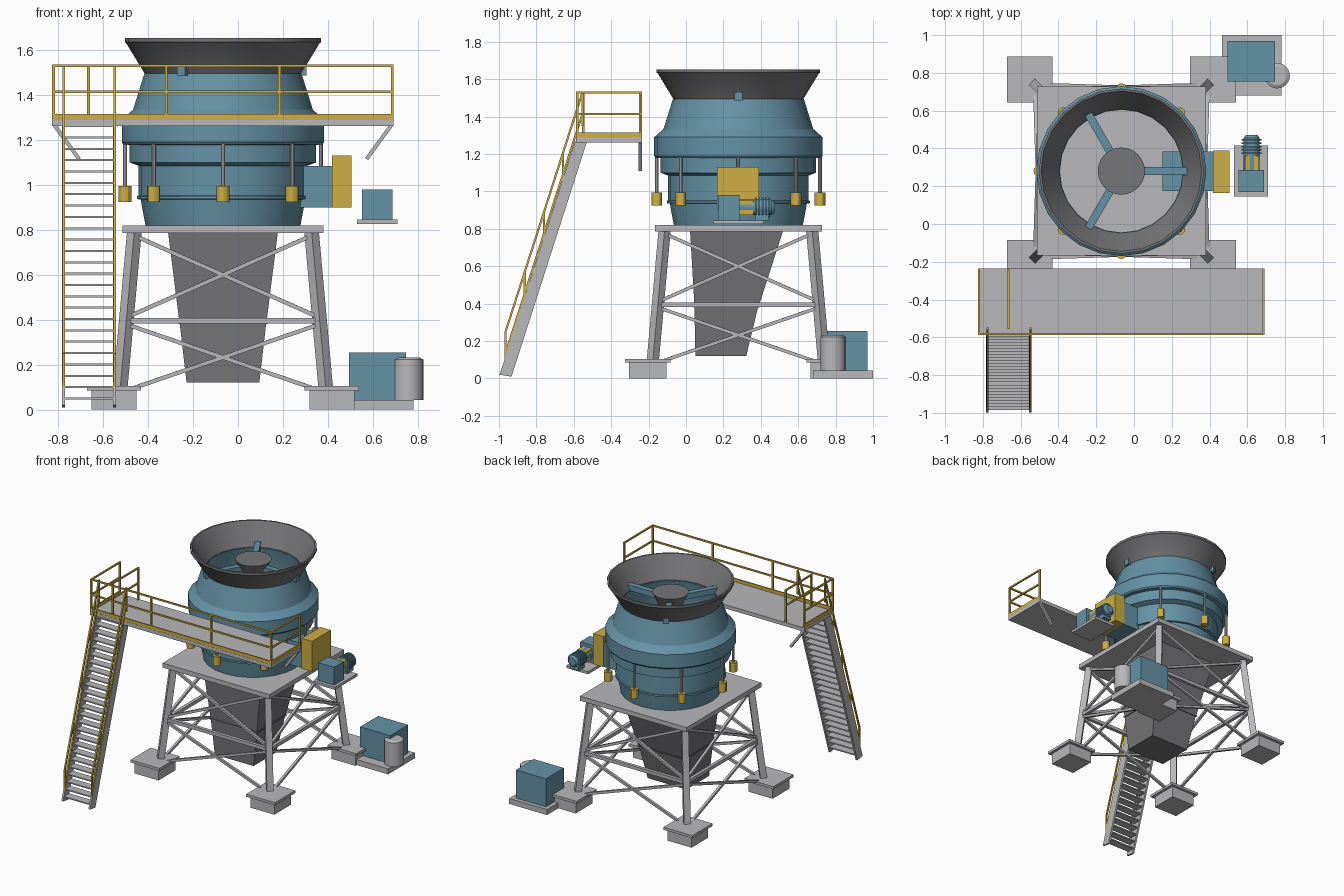
import bpy, bmesh, math
from mathutils import Vector, Matrix

cube = bpy.data.objects.get("Cube")
if cube:
    bpy.data.objects.remove(cube, do_unlink=True)

CX, CY = -0.067, 0.28          # crusher axis
SIDES = 24


def material(name, rgb):
    m = bpy.data.materials.new(name)
    m.use_nodes = True
    m.diffuse_color = (*rgb, 1)
    m.node_tree.nodes["Principled BSDF"].inputs["Base Color"].default_value = (*rgb, 1)
    return m


BLUE = material("machine blue", (0.13, 0.29, 0.38))
STEEL = material("light steel grey", (0.48, 0.48, 0.50))
DARK = material("dark grey", (0.18, 0.18, 0.19))
YELLOW = material("safety yellow", (0.62, 0.43, 0.06))


def finish(bm, name, mat, smooth=False):
    bmesh.ops.recalc_face_normals(bm, faces=bm.faces)
    me = bpy.data.meshes.new(name)
    bm.to_mesh(me)
    bm.free()
    me.materials.append(mat)
    ob = bpy.data.objects.new(name, me)
    bpy.context.collection.objects.link(ob)
    if smooth:
        bpy.ops.object.select_all(action='DESELECT')
        ob.select_set(True)
        bpy.context.view_layer.objects.active = ob
        bpy.ops.object.shade_smooth_by_angle(angle=math.radians(30))
    return ob


def add_box(bm, lo, hi):
    lo, hi = Vector(lo), Vector(hi)
    m = Matrix.Translation((lo + hi) / 2) @ Matrix.Diagonal((*(hi - lo), 1))
    bmesh.ops.create_cube(bm, size=1, matrix=m)


def add_beam(bm, a, b, w, d=None):
    """Rectangular bar from a to b."""
    a, b = Vector(a), Vector(b)
    axis = b - a
    rot = axis.to_track_quat('Z', 'Y').to_matrix().to_4x4()
    m = Matrix.Translation((a + b) / 2) @ rot @ Matrix.Diagonal((w, d or w, axis.length, 1))
    bmesh.ops.create_cube(bm, size=1, matrix=m)


def add_rod(bm, a, b, r1, r2=None, sides=SIDES):
    a, b = Vector(a), Vector(b)
    axis = b - a
    rot = axis.to_track_quat('Z', 'Y').to_matrix().to_4x4()
    bmesh.ops.create_cone(bm, cap_ends=True, segments=sides, radius1=r1,
                          radius2=r1 if r2 is None else r2, depth=axis.length,
                          matrix=Matrix.Translation((a + b) / 2) @ rot)


def box(name, lo, hi, mat):
    bm = bmesh.new()
    add_box(bm, lo, hi)
    return finish(bm, name, mat)


def lathe(name, profile, mat):
    """Closed (radius, z) profile turned about the crusher axis."""
    bm = bmesh.new()
    rings = []
    for i in range(SIDES):
        t = 2 * math.pi * i / SIDES
        rings.append([bm.verts.new((CX + r * math.cos(t), CY + r * math.sin(t), z)) for r, z in profile])
    n = len(profile)
    for i in range(SIDES):
        a, b = rings[i], rings[(i + 1) % SIDES]
        for j in range(n):
            k = (j + 1) % n
            bm.faces.new((a[j], b[j], b[k], a[k]))
    return finish(bm, name, mat, True)


def loft(name, sections, mat):
    """Rectangular duct through sections of (half width, y min, y max, z)."""
    bm = bmesh.new()
    loops = [[bm.verts.new(p) for p in ((CX - h, y0, z), (CX + h, y0, z), (CX + h, y1, z), (CX - h, y1, z))]
             for h, y0, y1, z in sections]
    for a, b in zip(loops, loops[1:]):
        for i in range(4):
            bm.faces.new((a[i], a[(i + 1) % 4], b[(i + 1) % 4], b[i]))
    bm.faces.new(loops[0])
    bm.faces.new(loops[-1])
    return finish(bm, name, mat)


# Crusher body and feed bowl
lathe("crusher_shell", [(.345, .82), (.36, .9), (.366, .935), (.382, .937), (.382, .95), (.375, .952),
                        (.375, 1.085), (.415, 1.1), (.415, 1.178), (.443, 1.18), (.45, 1.19), (.45, 1.29),
                        (.40, 1.335), (.35, 1.495), (.325, 1.495), (.37, 1.3), (.33, .82)], BLUE)
lathe("feed_bowl", [(.345, 1.49), (.43, 1.63), (.437, 1.635), (.437, 1.653), (.425, 1.653), (.325, 1.49)], DARK)

# Central hub and three spider arms
bm = bmesh.new()
add_rod(bm, (CX, CY, 1.46), (CX, CY, 1.56), .08, .125)
finish(bm, "spider_hub", DARK, True)
bm = bmesh.new()
for k in range(3):
    d = Vector((math.cos(k * math.tau / 3), math.sin(k * math.tau / 3), 0))
    c = Vector((CX, CY, 1.508))
    add_beam(bm, c + d * .08, c + d * .372, .042)
finish(bm, "spider_arms", BLUE)

# Ring of hydraulic cylinders
rods, cans = bmesh.new(), bmesh.new()
for k in range(8):
    t = k * math.tau / 8
    x, y = CX + .436 * math.cos(t), CY + .436 * math.sin(t)
    add_rod(rods, (x, y, .99), (x, y, 1.185), .01, sides=10)
    add_rod(cans, (x, y, .925), (x, y, .995), .029, sides=12)
finish(rods, "cylinder_rods", STEEL, True)
finish(cans, "hydraulic_cylinders", YELLOW, True)

# Drive housing, belt guard and motor
box("drive_housing", (.15, .175, .9), (.42, .385, 1.085), BLUE)
box("belt_guard", (.418, .165, .9), (.505, .39, 1.13), YELLOW)
box("motor_base", (.53, .145, .825), (.71, .415, .845), STEEL)
box("motor_gearbox", (.553, .17, .845), (.687, .285, .98), BLUE)
box("coupling_guard", (.588, .285, .875), (.662, .36, .955), YELLOW)
bm = bmesh.new()
add_rod(bm, (.623, .28, .915), (.623, .455, .915), .042)
add_rod(bm, (.623, .455, .915), (.623, .472, .915), .042, .03)
for k in range(5):
    y = .37 + k * .018
    add_rod(bm, (.623, y, .915), (.623, y + .008, .915), .053)
add_box(bm, (.59, .37, .845), (.656, .445, .9))
finish(bm, "motor", BLUE, True)

# Support stand: deck, legs, braces and footings
H = .447
box("stand_deck", (CX - H, CY - H, .785), (CX + H, CY + H, .82), STEEL)
legs, feet, braces = bmesh.new(), bmesh.new(), bmesh.new()


def leg_point(sx, sy, z):
    o = .395 + (.785 - z) / .685 * .062
    return Vector((CX + sx * o, CY + sy * o, z))


corners = [(-1, -1), (1, -1), (1, 1), (-1, 1)]
for i, c in enumerate(corners):
    n = corners[(i + 1) % 4]
    add_beam(legs, leg_point(*c, .1), leg_point(*c, .79), .046)
    fx, fy = CX + c[0] * .485, CY + c[1] * .485
    add_box(feet, (fx - .1, fy - .1, 0), (fx + .1, fy + .1, .085))
    add_box(feet, (fx - .121, fy - .121, .085), (fx + .121, fy + .121, .105))
    add_beam(braces, leg_point(*c, .395), leg_point(*n, .395), .025)
    for low, high in ((.075, .38), (.41, .775)):
        add_beam(braces, leg_point(*c, low), leg_point(*n, high), .018)
        add_beam(braces, leg_point(*n, low), leg_point(*c, high), .018)
finish(legs, "stand_legs", STEEL)
finish(feet, "footings", STEEL)
finish(braces, "stand_braces", STEEL)

# Discharge chute
loft("discharge_chute", [(.162, .05, .322, .12), (.192, .045, .385, .38), (.198, .04, .392, .38),
                         (.198, .04, .394, .39), (.194, .045, .39, .39), (.244, .022, .518, .786)], DARK)

# Walkway with rails
X0, X1, Y0, Y1, ZF = -.827, .692, -.588, -.235, 1.29
box("walkway_floor", (X0, Y0, 1.262), (X1, Y1, ZF), STEEL)
bm = bmesh.new()
path = [(X0 + .006, Y1 - .006), (X0 + .006, Y0 + .006), (X1 - .006, Y0 + .006), (X1 - .006, Y1 - .006)]
for (ax, ay), (bx, by) in zip(path, path[1:]):
    add_beam(bm, (ax, ay, 1.3), (bx, by, 1.3), .01, .03) if ax == bx else \
        add_box(bm, (ax, ay - .005, 1.285), (bx, by + .005, 1.315))
    for z in (1.415, 1.53):
        add_beam(bm, (ax, ay, z), (bx, by, z), .011)
for x, y in path + [(-.32, path[1][1]), (.185, path[1][1])]:
    add_beam(bm, (x, y, ZF), (x, y, 1.535), .012)
# Short rail beside the stair head
for z in (1.415, 1.53):
    add_beam(bm, (-.665, Y1 - .01, z), (-.665, -.55, z), .011)
for y in (Y1 - .01, -.55):
    add_beam(bm, (-.665, y, ZF), (-.665, y, 1.535), .012)
finish(bm, "walkway_rails", YELLOW)
bm = bmesh.new()
for x, s in ((X0 + .01, 1), (X1 - .01, -1)):
    add_beam(bm, (x, Y1 - .01, 1.265), (x + s * .11, Y1 - .01, 1.115), .017)
finish(bm, "walkway_brackets", STEEL)

# Staircase: stringers, treads and handrails
SLOPE = .403 / 1.255            # run per unit of rise


def stair_y(z):
    return -.968 + z * SLOPE


strings, rails = bmesh.new(), bmesh.new()
for x in (-.776, -.549):
    vs = [strings.verts.new((x + dx, stair_y(z) + dy, z + dz)) for dx in (-.007, .007)
          for z, dy, dz in ((.01, -.032, .01), (.01, .032, 0), (1.265, .032, 0), (1.265, -.032, 0))]
    a, b = vs[:4], vs[4:]
    strings.faces.new(a)
    strings.faces.new(b)
    for i in range(4):
        strings.faces.new((a[i], a[(i + 1) % 4], b[(i + 1) % 4], b[i]))
    for lift in (.125, .24):
        add_beam(rails, (x, stair_y(.01), .01 + lift), (x, stair_y(1.29), 1.29 + lift), .011)
    for k in range(5):
        z = .01 + k * .32
        add_beam(rails, (x, stair_y(z), z + .06), (x, stair_y(z), z + .24), .011)
for k in range(25):
    z = .045 + k * .0505
    add_box(strings, (-.774, stair_y(z) - .03, z), (-.551, stair_y(z) + .03, z + .009))
finish(strings, "staircase", STEEL)
finish(rails, "stair_handrails", YELLOW)

# Ground hydraulic unit
box("unit_base", (.465, .68, 0), (.782, 1.0, .042), STEEL)
box("unit_cabinet", (.495, .755, .042), (.747, .97, .255), BLUE)
bm = bmesh.new()
add_rod(bm, (.758, .785, .042), (.758, .785, .222), .067)
add_rod(bm, (.758, .785, .222), (.758, .785, .232), .067, .05)
finish(bm, "unit_tank", STEEL, True)
